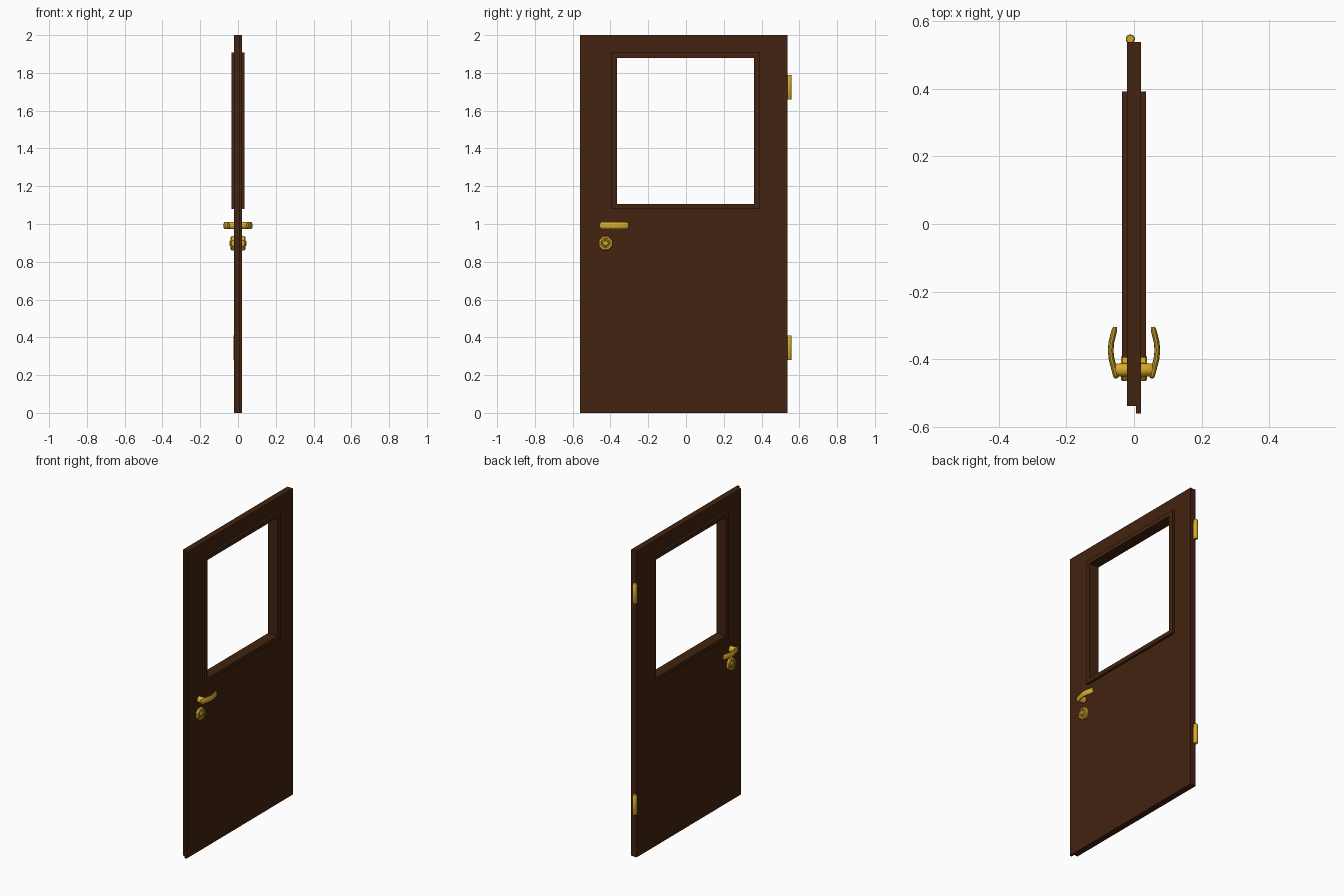
import bpy, bmesh
from math import pi
from mathutils import Matrix, Vector

cube = bpy.data.objects.get("Cube")
if cube:
    bpy.data.objects.remove(cube, do_unlink=True)


def material(name, colour):
    m = bpy.data.materials.new(name)
    m.use_nodes = True
    m.diffuse_color = colour
    m.node_tree.nodes["Principled BSDF"].inputs["Base Color"].default_value = colour
    return m


wood = material("dark_wood", (0.056, 0.017, 0.005, 1))
brass = material("brass", (0.68, 0.40, 0.022, 1))


def finish(name, bm, mat, smooth=False):
    bmesh.ops.recalc_face_normals(bm, faces=bm.faces)
    mesh = bpy.data.meshes.new(name)
    bm.to_mesh(mesh)
    bm.free()
    obj = bpy.data.objects.new(name, mesh)
    bpy.context.collection.objects.link(obj)
    mesh.materials.append(mat)
    if smooth:
        bpy.ops.object.select_all(action='DESELECT')
        obj.select_set(True)
        bpy.context.view_layer.objects.active = obj
        bpy.ops.object.shade_smooth_by_angle(angle=0.7)
    return obj


def frame(name, outer, inner, x0, x1):
    """Rectangular ring; outer and inner are (y0, y1, z0, z1)."""
    bm = bmesh.new()
    loops = []
    for y0, y1, z0, z1 in (outer, inner):
        loops.append([bm.verts.new((x0, y, z)) for y, z in
                      ((y0, z0), (y1, z0), (y1, z1), (y0, z1))])
    a, b = loops
    faces = [bm.faces.new((a[i], a[(i + 1) % 4], b[(i + 1) % 4], b[i])) for i in range(4)]
    ext = bmesh.ops.extrude_face_region(bm, geom=faces, use_keep_orig=True)
    moved = [g for g in ext["geom"] if isinstance(g, bmesh.types.BMVert)]
    bmesh.ops.translate(bm, verts=moved, vec=(x1 - x0, 0, 0))
    return finish(name, bm, wood)


def box(name, low, high, mat):
    bm = bmesh.new()
    low, high = Vector(low), Vector(high)
    bmesh.ops.create_cube(bm, size=1, matrix=Matrix.Translation((low + high) / 2)
                          @ Matrix.Diagonal((high - low).to_4d()))
    return finish(name, bm, mat)


def lathe(name, profile, origin, axis, sides):
    """Turn (radius, distance) points about an axis through origin."""
    bm = bmesh.new()
    verts = [bm.verts.new((r, 0, d)) for r, d in profile]
    edges = [bm.edges.new(p) for p in zip(verts, verts[1:])]
    bmesh.ops.rotate(bm, verts=verts, matrix=Matrix.Rotation(pi / sides, 3, 'Z'))
    bmesh.ops.spin(bm, geom=verts + edges, cent=(0, 0, 0), axis=(0, 0, 1),
                   angle=2 * pi, steps=sides)
    bmesh.ops.remove_doubles(bm, verts=bm.verts, dist=0.0001)
    turn = Vector((0, 0, 1)).rotation_difference(Vector(axis)).to_matrix().to_4x4()
    bm.transform(Matrix.Translation(origin) @ turn)
    return finish(name, bm, brass, True)


# Door leaf, closing lip and window trim
opening = (-0.364, 0.359, 1.107, 1.88)
frame("door_leaf", (-0.537, 0.537, 0, 2), opening, -0.02, 0.02)
box("closing_lip", (0.006, -0.56, 0), (0.02, -0.537, 2), wood)
trim = (-0.395, 0.392, 1.08, 1.908)
for side, s in (("left", 1), ("right", -1)):
    frame("window_trim_" + side, trim, opening, s * 0.02, s * 0.035)

# Hinge barrels
for name, z in (("lower", 0.28), ("upper", 1.66)):
    lathe(name + "_hinge", [(0, 0), (0.011, 0), (0.0135, 0.003), (0.0135, 0.127),
                            (0.011, 0.13), (0, 0.13)], (-0.011, 0.5465, z), (0, 0, 1), 16)


# Lever handle: a bent path with an oval section and rounded ends
def lever(name, s):
    path = [(0.052, -0.456, 0.6), (0.053, -0.451, 0.95), (0.058, -0.43, 1),
            (0.066, -0.40, 1), (0.069, -0.375, 1), (0.067, -0.35, 1),
            (0.060, -0.322, 1), (0.057, -0.31, 0.92), (0.056, -0.304, 0.6)]
    curve = bpy.data.curves.new(name, 'CURVE')
    curve.dimensions = '3D'
    curve.bevel_depth = 0.0085
    curve.bevel_resolution = 3
    curve.use_fill_caps = True
    spline = curve.splines.new('POLY')
    spline.points.add(len(path) - 1)
    for point, (x, y, radius) in zip(spline.points, path):
        point.co = (s * x, y, 0, 1)
        point.radius = radius
    temp = bpy.data.objects.new(name, curve)
    bm = bmesh.new()
    bm.from_mesh(temp.to_mesh())
    temp.to_mesh_clear()
    bpy.data.objects.remove(temp)
    bpy.data.curves.remove(curve)
    bm.transform(Matrix.Translation((0, 0, 0.992)) @ Matrix.Diagonal((1, 1, 2.25, 1)))
    finish(name, bm, brass, True)


# Hardware on both faces
for side, s in (("left", 1), ("right", -1)):
    lever("lever_" + side, s)
    lathe("lever_spindle_" + side, [(0, 0.015), (0.02, 0.015), (0.02, 0.05), (0.016, 0.056),
                                    (0, 0.056)], (0, -0.431, 0.992), (s, 0, 0), 16)
    lathe("lock_cylinder_" + side, [(0, 0.015), (0.041, 0.015), (0.041, 0.034), (0.036, 0.039),
                                    (0.026, 0.039), (0.024, 0.034), (0.018, 0.034),
                                    (0.014, 0.044), (0, 0.044)],
          (0, -0.426, 0.898), (s, 0, 0), 8)
    box("keyhole_plate_" + side, (min(s * 0.043, s * 0.045), -0.428, 0.888),
        (max(s * 0.043, s * 0.045), -0.424, 0.908), brass)
